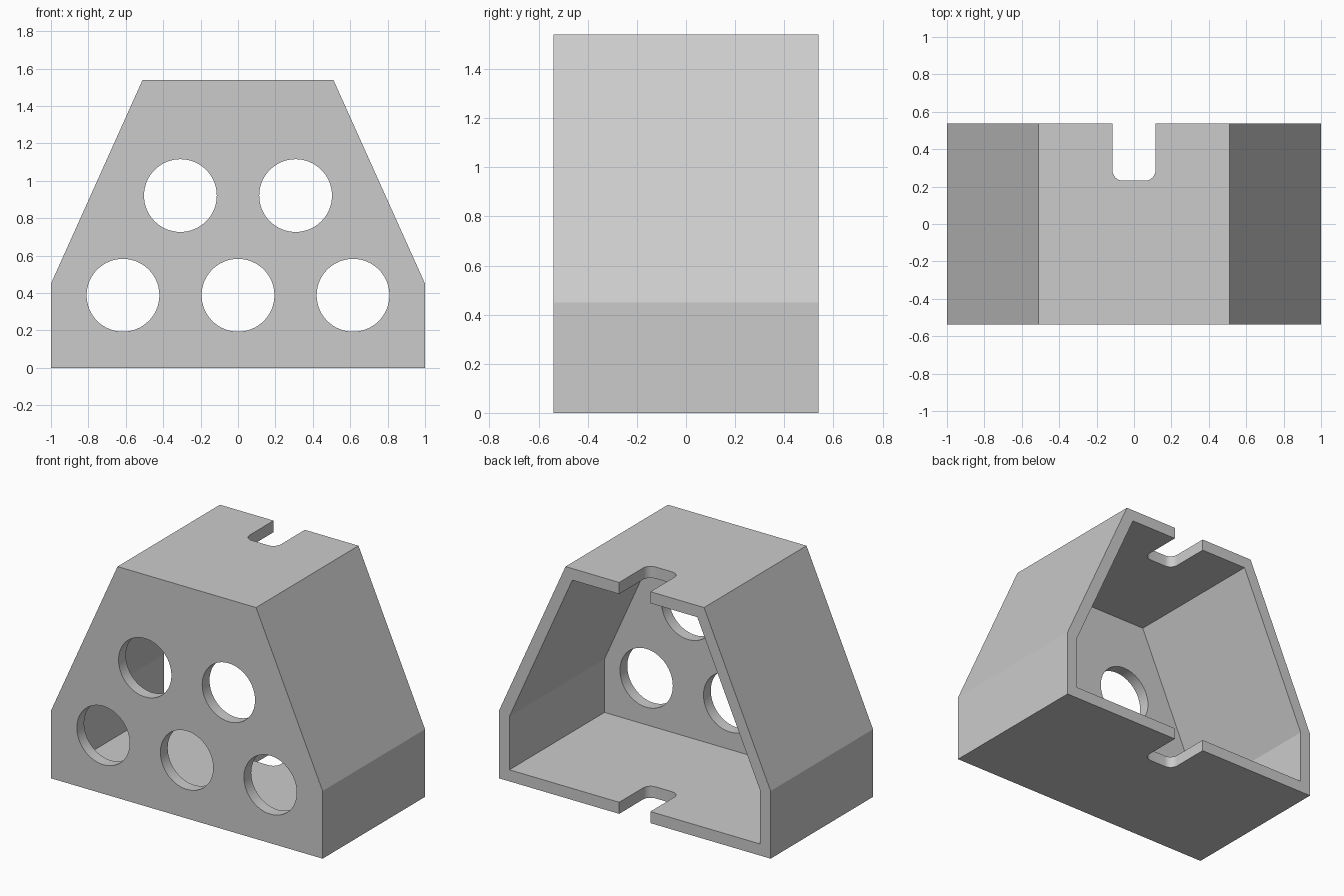
import bpy, bmesh
from math import sin, cos, pi

if "Cube" in bpy.data.objects:
    bpy.data.objects.remove(bpy.data.objects["Cube"])

HALF_D, H, WALL = 0.5385, 1.54, 0.077


def prism(name, points, vector):
    """Extrude a closed 3D outline along a vector."""
    bm = bmesh.new()
    face = bm.faces.new([bm.verts.new(p) for p in points])
    new = bmesh.ops.extrude_face_region(bm, geom=[face])["geom"]
    bmesh.ops.translate(bm, vec=vector, verts=[v for v in new if isinstance(v, bmesh.types.BMVert)])
    bmesh.ops.recalc_face_normals(bm, faces=bm.faces)
    mesh = bpy.data.meshes.new(name)
    bm.to_mesh(mesh)
    bm.free()
    obj = bpy.data.objects.new(name, mesh)
    bpy.context.collection.objects.link(obj)
    return obj


def mirrored(half, y):
    """Outline in the xz plane from its right half."""
    return [(x, y, z) for x, z in half] + [(-x, y, z) for x, z in reversed(half)]


def arc(cx, cy, r, a0, a1, n):
    return [(cx + r * cos(a0 + (a1 - a0) * i / n), cy + r * sin(a0 + (a1 - a0) * i / n))
            for i in range(n + 1)]


# Tapered outer housing
housing = prism("housing", mirrored([(1, 0), (1, 0.45), (0.51, H)], -HALF_D), (0, 2 * HALF_D, 0))

# Cavity open at the back, leaving even walls and a front plate
inner = [(1 - WALL, WALL), (1 - WALL, 0.433), (0.46, H - WALL)]
cutters = [prism("cavity_cutter", mirrored(inner, WALL - HALF_D), (0, 2, 0))]

# Five round holes in the front plate
for x, z in [(-0.615, 0.388), (0, 0.388), (0.615, 0.388), (-0.308, 0.921), (0.308, 0.921)]:
    ring = [(px, -0.7, pz) for px, pz in arc(x, z, 0.1945, 0, 2 * pi, 64)[:-1]]
    cutters.append(prism("hole_cutter", ring, (0, 0.4, 0)))

# Rounded notch through both the top and the floor
w, y0, r = 0.115, 0.232, 0.055
notch = [(w, 0.8), (-w, 0.8)]
notch += arc(-w + r, y0 + r, r, pi, 1.5 * pi, 10) + arc(w - r, y0 + r, r, 1.5 * pi, 2 * pi, 10)
cutters.append(prism("notch_cutter", [(x, y, -0.3) for x, y in notch], (0, 0, 2.2)))

# Cut, then discard the cutters
bpy.context.view_layer.objects.active = housing
housing.select_set(True)
for cutter in cutters:
    cutter.hide_render = True
    mod = housing.modifiers.new("cut", "BOOLEAN")
    mod.operation, mod.solver, mod.object = "DIFFERENCE", "EXACT", cutter
    bpy.ops.object.modifier_apply(modifier=mod.name)
    bpy.data.objects.remove(cutter)

# Smooth the round walls only
bpy.ops.object.shade_smooth_by_angle(angle=pi / 9)
